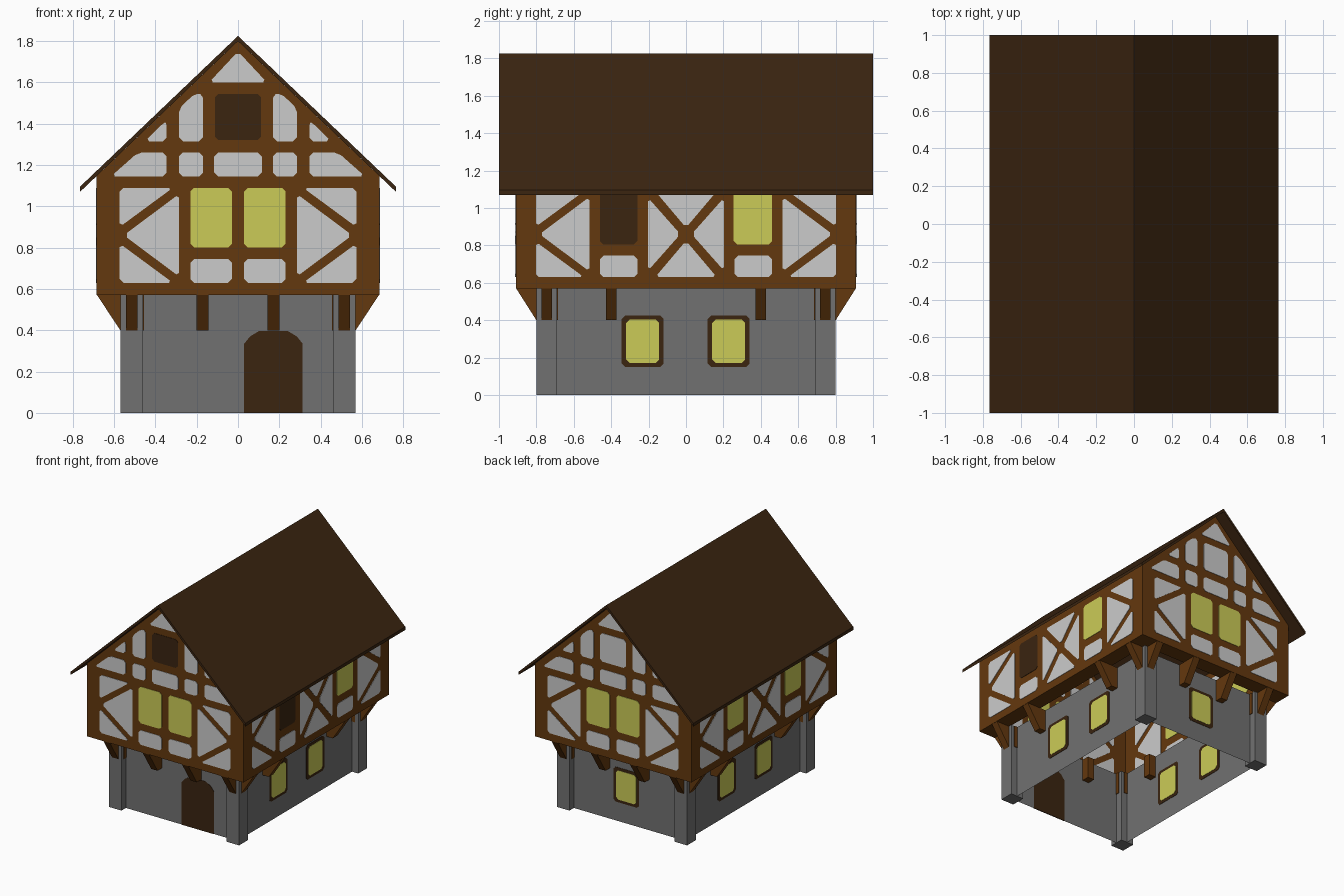
import bpy, bmesh
from math import pi
from mathutils import Matrix, Vector

if "Cube" in bpy.data.objects:
    bpy.data.objects.remove(bpy.data.objects["Cube"])


def material(name, rgb):
    m = bpy.data.materials.new(name)
    m.use_nodes = True
    m.diffuse_color = (*rgb, 1)
    m.node_tree.nodes["Principled BSDF"].inputs["Base Color"].default_value = (*rgb, 1)
    return m


TIMBER = material("brown timber", (0.127, 0.04, 0.0044))
DARK = material("dark wood", (0.043, 0.018, 0.0053))
PLASTER = material("pale plaster", (0.6, 0.6, 0.6))
GLASS = material("yellow glass", (0.6, 0.6, 0.095))
STONE = material("grey stone", (0.165, 0.165, 0.165))


def finish(bm, name, mat):
    bmesh.ops.recalc_face_normals(bm, faces=bm.faces[:])
    mesh = bpy.data.meshes.new(name)
    bm.to_mesh(mesh)
    bm.free()
    mesh.materials.append(mat)
    obj = bpy.data.objects.new(name, mesh)
    bpy.context.collection.objects.link(obj)
    return obj


def prism(bm, outline, near, far, turn=0):
    """Extrude an outline in the x-z plane along y, then turn it in quarter turns about z."""
    rot = Matrix.Rotation(turn * pi / 2, 3, 'Z')
    a, b = [[bm.verts.new(rot @ Vector((u, y, v))) for u, v in outline] for y in (near, far)]
    n = len(a)
    caps = [bm.faces.new(a), bm.faces.new(b)]
    sides = [bm.faces.new((a[i], a[(i + 1) % n], b[(i + 1) % n], b[i])) for i in range(n)]
    return caps, sides


def rect(u0, u1, v0, v1):
    return [(u0, v0), (u1, v0), (u1, v1), (u0, v1)]


def mirror_u(shapes):
    return shapes + [[(-u, v) for u, v in s] for s in shapes]


def rounded(outline, r=0.018):
    """Clip every corner of an outline."""
    pts = [Vector(p) for p in outline]
    out = []
    for i, p in enumerate(pts):
        for q in (pts[i - 1], pts[(i + 1) % len(pts)]):
            d = q - p
            out.append(tuple(p + d.normalized() * min(r, d.length * 0.35)))
    return out


def plates(name, shapes, mat, turn, dist, thick=0.006, clip=True):
    """Thin panels set in a wall, showing on both of its faces."""
    bm = bmesh.new()
    for s in shapes:
        prism(bm, rounded(s) if clip else s, -dist - thick / 2, -dist + thick / 2, turn)
    finish(bm, name, mat)


# Main sizes: stone storey, pillars, overhanging storey, roof
WX, WY = 0.515, 0.745
PX, PY = 0.57, 0.80
UX, UY = 0.684, 0.91
FLOOR, EAVE, APEX = 0.57, 1.147, 1.80
SIDES = {"front": (0, WY, UY), "left": (1, WX, UX), "back": (2, WY, UY), "right": (3, WX, UX)}

# Stone walls, open above and below
bm = bmesh.new()
caps, sides = prism(bm, rect(-WX, WX, 0, FLOOR), -WY, WY)
bmesh.ops.delete(bm, geom=[sides[0], sides[2]], context='FACES')
finish(bm, "stone_walls", STONE)

# Corner pillars
bm = bmesh.new()
for sx in (-1, 1):
    for sy in (-1, 1):
        prism(bm, rect(sx * (PX - 0.11), sx * PX, 0, FLOOR), sy * (PY - 0.11), sy * PY)
finish(bm, "corner_pillars", STONE)

# Timber storey with gables; its underside is a ledge around the stone walls
bm = bmesh.new()
gable = [(-UX, FLOOR), (UX, FLOOR), (UX, EAVE), (0, APEX), (-UX, EAVE)]
caps, sides = prism(bm, gable, -UY, UY)
bmesh.ops.delete(bm, geom=[sides[2], sides[3]], context='FACES')
bmesh.ops.inset_region(bm, faces=[sides[0]], thickness=UX - WX)
bmesh.ops.delete(bm, geom=[sides[0]], context='FACES')
finish(bm, "timber_storey", TIMBER)

# Roof
bm = bmesh.new()
prism(bm, [(0, 1.825), (0.765, 1.095), (0.765, 1.07), (0, APEX), (-0.765, 1.07), (-0.765, 1.095)], -1, 1)
finish(bm, "roof", DARK)

# Brackets under the overhang: a wedge profile repeated along each wall
for side, (turn, wall, upper) in SIDES.items():
    pillar = wall + 0.055
    spots = (-WX, -0.172, 0.172, WX) if turn % 2 == 0 else (-WY, -0.4, 0.4, WY)
    profile = [(pillar - 0.115, 0.40), (pillar, 0.40), (upper - 0.002, FLOOR), (pillar - 0.115, FLOOR)]
    bm = bmesh.new()
    for s in spots:
        prism(bm, profile, s - 0.028, s + 0.028, turn - 1)
    finish(bm, side + "_brackets", TIMBER)

# Panel shapes shared by the timber walls
LOW, MID, HIGH = 0.63, 0.86, 1.09


def braced(outer, inner):
    """Three triangles left between two diagonal braces."""
    return [
        [(outer, HIGH), (inner - 0.03, HIGH), (outer, 0.9)],
        [(outer, LOW), (inner - 0.03, LOW), (outer, 0.82)],
        [(inner, 1.06), (inner, 0.66), (outer + 0.02, MID)],
    ]


# Gable walls
gable_half = braced(-0.573, -0.285) + [
    rect(-0.23, -0.03, LOW, 0.745),
    rect(-0.285, -0.17, 1.145, 1.26),
    [(-0.615, 1.145), (-0.345, 1.145), (-0.345, 1.26), (-0.485, 1.26)],
    [(-0.285, 1.315), (-0.17, 1.315), (-0.17, 1.545), (-0.21, 1.545), (-0.285, 1.475)],
    [(-0.45, 1.315), (-0.345, 1.315), (-0.345, 1.405), (-0.36, 1.405)],
]
gable_panels = mirror_u(gable_half) + [
    rect(-0.115, 0.115, 1.145, 1.26),
    [(-0.14, 1.60), (0.14, 1.60), (0, 1.75)],
]
attic = rect(-0.112, 0.112, 1.32, 1.545)
for side in ("front", "back"):
    turn, _, dist = SIDES[side]
    extra = [attic] if side == "back" else []
    plates(side + "_plaster", gable_panels + extra, PLASTER, turn, dist)
    plates(side + "_upper_windows", mirror_u([rect(-0.23, -0.03, 0.80, HIGH)]), GLASS, turn, dist)
plates("attic_shutter", [attic], DARK, 0, UY)

# Long walls
cross = [[(-0.165, s * 0.23 + MID), (0.165, s * 0.23 + MID), (0, s * 0.035 + MID)] for s in (-1, 1)]
long_panels = cross + mirror_u(
    braced(-0.803, -0.515)
    + [rect(-0.46, -0.26, LOW, 0.745), [(-0.203, 1.055), (-0.203, 0.665), (-0.03, MID)]])
first, second = rect(-0.46, -0.26, 0.805, HIGH), rect(0.255, 0.46, 0.805, HIGH)
for side in ("left", "right"):
    turn, _, dist = SIDES[side]
    plates(side + "_plaster", long_panels, PLASTER, turn, dist)
    plates(side + "_upper_windows", [second] + ([first] if side == "right" else []), GLASS, turn, dist)
plates("left_shutter", [first], DARK, 1, UX)

# Framed windows in the stone walls
for side, centres in (("left", (-0.232, 0.228)), ("right", (-0.228, 0.232)), ("back", (0,))):
    turn, dist, _ = SIDES[side]
    frames = [rect(c - 0.112, c + 0.112, 0.15, 0.425) for c in centres]
    panes = [rect(c - 0.088, c + 0.088, 0.172, 0.403) for c in centres]
    plates(side + "_window_frames", frames, DARK, turn, dist, 0.005)
    plates(side + "_window_panes", panes, GLASS, turn, dist, 0.009)

# Arched door
door = [(0.03, 0), (0.313, 0), (0.313, 0.335), (0.285, 0.37), (0.24, 0.397),
        (0.103, 0.397), (0.058, 0.37), (0.03, 0.335)]
plates("door", [door], DARK, 0, WY, clip=False)
